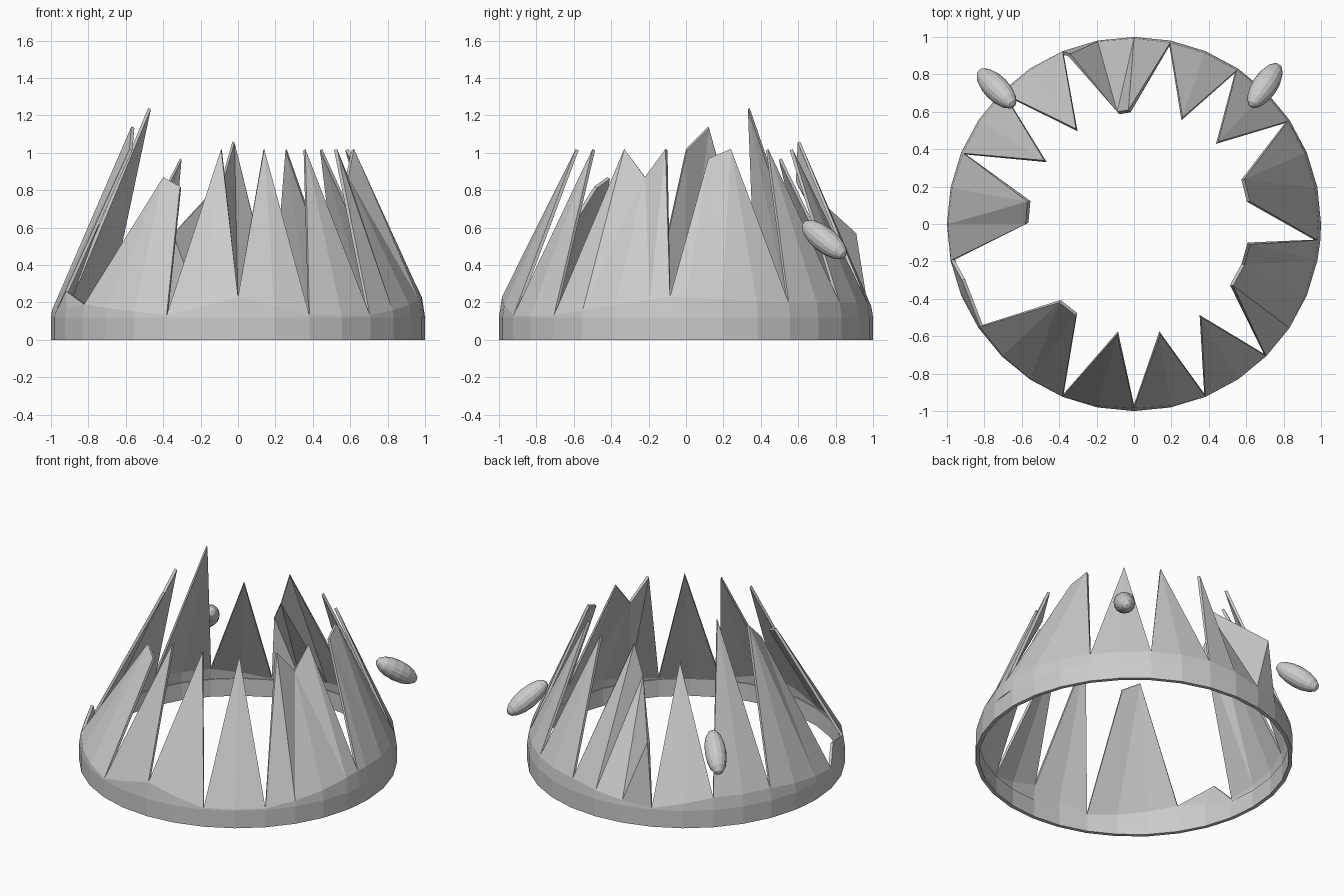
import bpy, bmesh, math
from mathutils import Vector

if "Cube" in bpy.data.objects:
    bpy.data.objects.remove(bpy.data.objects["Cube"])

STEP = 11.25          # 32-sided ring
BAND_TOP = 0.12


def ring_pt(deg, z):
    r = 1 - 0.15 * max(0, z - BAND_TOP)
    a = math.radians(deg)
    return (r * math.cos(a), r * math.sin(a), z)


def finish(bm, name, thick):
    me = bpy.data.meshes.new(name)
    bm.to_mesh(me)
    bm.free()
    ob = bpy.data.objects.new(name, me)
    bpy.context.collection.objects.link(ob)
    if thick:
        m = ob.modifiers.new("thickness", 'SOLIDIFY')
        m.thickness = thick
        m.offset = -1
    return ob


# Flat band at the base
bm = bmesh.new()
low = [bm.verts.new(ring_pt(i * STEP, 0)) for i in range(32)]
top = [bm.verts.new(ring_pt(i * STEP, BAND_TOP)) for i in range(32)]
for i in range(32):
    j = (i + 1) % 32
    bm.faces.new((low[i], low[j], top[j], top[i]))
finish(bm, "base_band", 0.025)

# Spikes: (start angle, valley height at start, broken tip points anticlockwise)
spikes = [
    (-90, 0.23, [(0.14, -0.59, 1.02)]),
    (-67.5, 0.13, [(0.36, -0.50, 1.02)]),
    (-45, 0.13, [(0.53, -0.33, 1.02), (0.59, -0.22, 0.87), (0.62, -0.11, 1.02)]),
    (-5, 0.23, [(0.62, 0.12, 0.97), (0.59, 0.24, 1.02)]),
    (33.75, 0.20, [(0.45, 0.44, 1.02)]),
    (56.25, 0.20, [(0.26, 0.57, 1.02)]),
    (78.75, 0.20, [(-0.03, 0.61, 1.06), (-0.09, 0.60, 0.85), (-0.34, 0.91, 0.57)]),
    (112.5, 0.13, [(-0.31, 0.51, 0.97)]),
    (135, 0.20, [(-0.48, 0.34, 1.24)]),
    (157.5, 0.20, [(-0.57, 0.12, 1.14), (-0.58, 0.0, 1.02)]),
    (191.25, 0.14, [(-0.92, -0.30, 0.26)]),
    (213.75, 0.19, [(-0.40, -0.42, 0.87), (-0.31, -0.49, 0.82)]),
    (247.5, 0.13, [(-0.09, -0.59, 1.02)]),
]
bm = bmesh.new()
for k, (a0, z0, tips) in enumerate(spikes):
    a1, z1 = spikes[(k + 1) % len(spikes)][:2]
    if a1 < a0:
        a1 += 360
    inner = [i * STEP for i in range(-10, 30) if a0 + 0.1 < i * STEP < a1 - 0.1]
    angs = [a0] + inner + [a1]
    foot = [bm.verts.new(ring_pt(a, BAND_TOP)) for a in angs]
    base = [bm.verts.new(ring_pt(a, z0 + (z1 - z0) * (a - a0) / (a1 - a0))) for a in angs]
    tops = [bm.verts.new(p) for p in tips]
    for i in range(len(angs) - 1):
        bm.faces.new((foot[i], foot[i + 1], base[i + 1], base[i]))
    # stitch the base row to the tip row with triangles
    n, m = len(base) - 1, len(tops) - 1
    i = j = 0
    while i < n or j < m:
        if j == m or (i < n and (i + 0.5) / n <= (j + 0.5) / m):
            bm.faces.new((base[i], base[i + 1], tops[j]))
            i += 1
        else:
            bm.faces.new((base[i], tops[j + 1], tops[j]))
            j += 1
bmesh.ops.remove_doubles(bm, verts=bm.verts[:], dist=0.001)
finish(bm, "spikes", 0.018)

# Two elongated beads tilted outward and down
for name, centre, axis in (
        ("right_bead", (0.70, 0.74, 0.535), (0.46, 0.69, -0.56)),
        ("left_bead", (-0.735, 0.725, 0.535), (-0.57, 0.58, -0.58))):
    bm = bmesh.new()
    bmesh.ops.create_uvsphere(bm, u_segments=16, v_segments=8, radius=1)
    bmesh.ops.scale(bm, vec=(0.068, 0.068, 0.16), verts=bm.verts)
    ob = finish(bm, name, 0)
    ob.location = centre
    ob.rotation_euler = Vector(axis).to_track_quat('Z', 'Y').to_euler()
